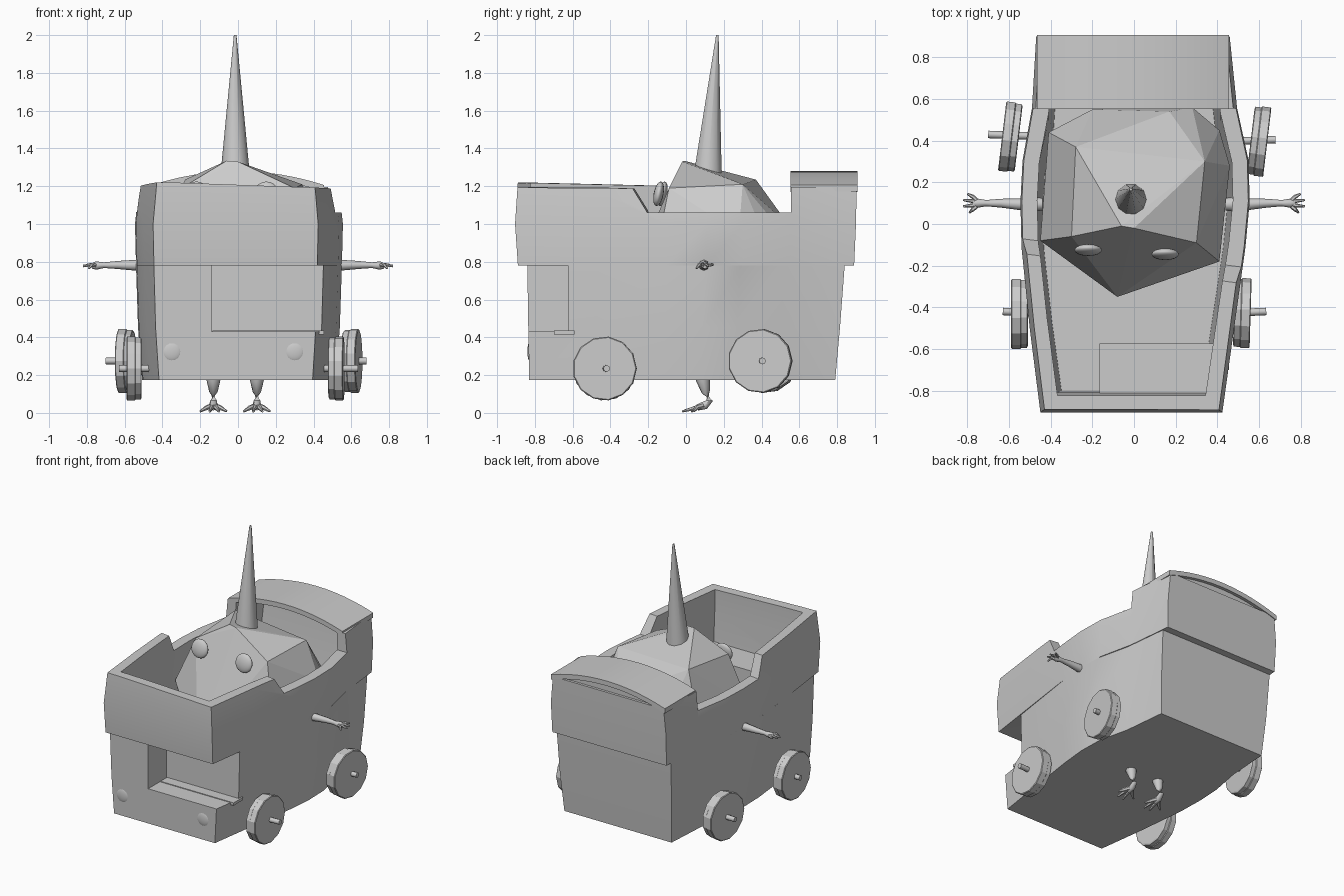
import bpy, bmesh, math
from mathutils import Vector

if "Cube" in bpy.data.objects:
    bpy.data.objects.remove(bpy.data.objects["Cube"])

grey = bpy.data.materials.new("plain_grey")
grey.diffuse_color = (0.6, 0.6, 0.6, 1)
grey.use_nodes = True
grey.node_tree.nodes["Principled BSDF"].inputs["Base Color"].default_value = grey.diffuse_color


def finish(name, bm, smooth=None):
    bmesh.ops.recalc_face_normals(bm, faces=bm.faces[:])
    me = bpy.data.meshes.new(name)
    bm.to_mesh(me)
    bm.free()
    ob = bpy.data.objects.new(name, me)
    bpy.context.collection.objects.link(ob)
    me.materials.append(grey)
    if smooth:
        shade(ob, smooth)
    return ob


def shade(ob, angle):
    bpy.ops.object.select_all(action='DESELECT')
    ob.select_set(True)
    bpy.context.view_layer.objects.active = ob
    bpy.ops.object.shade_smooth_by_angle(angle=math.radians(angle))


def loft(bm, rings):
    """Skin equal-length rings and cap both ends."""
    vs = [[bm.verts.new(p) for p in r] for r in rings]
    n = len(rings[0])
    for a, b in zip(vs, vs[1:]):
        for i in range(n):
            j = (i + 1) % n
            bm.faces.new((a[i], a[j], b[j], b[i]))
    bm.faces.new(vs[0][::-1])
    bm.faces.new(vs[-1])


def tube(bm, path, radii, n=8):
    """Tapered tube along a path."""
    pts = [Vector(p) for p in path]
    rings = []
    for i, (p, r) in enumerate(zip(pts, radii)):
        d = pts[min(i + 1, len(pts) - 1)] - pts[max(i - 1, 0)]
        q = d.to_track_quat('Z', 'Y')
        rings.append([p + q @ Vector((r * math.cos(2 * math.pi * k / n),
                                      r * math.sin(2 * math.pi * k / n), 0)) for k in range(n)])
    loft(bm, rings)


def box(name, lo, hi):
    bm = bmesh.new()
    loft(bm, [[(lo[0], lo[1], z), (hi[0], lo[1], z), (hi[0], hi[1], z), (lo[0], hi[1], z)]
              for z in (lo[2], hi[2])])
    return finish(name, bm)


def cut(ob, cutter):
    m = ob.modifiers.new("cut", 'BOOLEAN')
    m.operation, m.solver, m.object = 'DIFFERENCE', 'EXACT', cutter
    bpy.context.view_layer.objects.active = ob
    bpy.ops.object.modifier_apply(modifier=m.name)
    bpy.data.objects.remove(cutter, do_unlink=True)


# Cart footprint: (position along length, right x, left x)
SIDES = [(0, .42, -.445), (.22, .475, -.495), (.44, .53, -.535), (.56, .55, -.54),
         (.67, .545, -.53), (.81, .49, -.485), (1, .455, -.465)]


def footprint(z, scale, yf, yb, inset=0):
    right = [(x * scale - inset, yf + t * (yb - yf), z) for t, x, _ in SIDES]
    left = [(x * scale + inset, yf + t * (yb - yf), z) for t, _, x in SIDES]
    return right + left[::-1]


# Cart body shell
bm = bmesh.new()
loft(bm, [footprint(.175, .94, -.83, .79), footprint(.45, .98, -.835, .815),
          footprint(.78, 1, -.84, .84), footprint(.781, 1, -.89, .89),
          footprint(1.0, 1.01, -.905, .90), footprint(1.3, .95, -.885, .905)])
body = finish("cart_body", bm)

# Hollow interior, leaving a block around the front recess
bm = bmesh.new()
loft(bm, [footprint(.22, .94, -.80, .75, .07), footprint(.78, 1, -.81, .80, .075),
          footprint(1.05, 1.0, -.825, .85, .075), footprint(1.5, .95, -.82, .85, .06)])
hollow = finish("hollow_cutter", bm)
cut(hollow, box("block", (-.165, -1, .39), (1, -.575, .82)))
cut(body, hollow)

# Stepped rim, higher on the left
left_rim = [(-1.1, 1.23), (-.13, 1.205), (-.06, 1.065), (.555, 1.06), (.555, 1.195), (1.1, 1.195)]
right_rim = [(-1.1, 1.185), (-.30, 1.185), (-.22, 1.06), (.555, 1.06), (.555, 1.195), (1.1, 1.195)]
bm = bmesh.new()
loft(bm, [[(x, y, z) for y, z in rim] + [(x, 1.1, 1.8), (x, -1.1, 1.8)]
          for x, rim in ((-.62, left_rim), (.62, right_rim))])
cut(body, finish("rim_cutter", bm))

# Corner recess, open to the front and right
cut(body, box("recess_cutter", (-.14, -1.1, .43), (1, -.625, .78)))
shade(body, 25)

# Recess sill
box("recess_sill", (-.135, -.70, .415), (.455, -.59, .435))

# Arched rear roof and the panel closing its back
def arch(x, drop=0):
    return 1.28 - .075 * (x / .46) ** 2 - drop

xs = [-.465 + .92 * i / 12 for i in range(13)]
bm = bmesh.new()
loft(bm, [[(x, y, arch(x)) for x in xs] + [(x, y, arch(x, .035)) for x in xs[::-1]]
          for y in (.552, .908)])
finish("rear_roof", bm, 25)
bm = bmesh.new()
loft(bm, [[(x, y, arch(x, .02)) for x in xs[1:-1]] + [(x, y, 1.15) for x in xs[-2:0:-1]]
          for y in (.84, .885)])
finish("rear_roof_panel", bm, 25)

# Faceted creature sitting in the cart
pts = [(-.06, -.01, 1.335), (.0, -.02, 1.33), (-.28, .37, 1.235), (.34, .30, 1.21),
       (.17, .54, 1.0), (-.30, -.06, 1.19), (.30, -.09, 1.19), (-.41, .44, .85), (-.2, .55, .9),
       (.28, .56, .9), (.41, .45, .85), (.46, .28, .95), (.41, -.18, .75), (-.08, -.35, .58),
       (-.45, -.08, .85), (-.12, -.28, .4), (-.3, .1, .28), (.3, .1, .28), (.2, .42, .3), (-.2, .42, .3)]
bm = bmesh.new()
for p in pts:
    bm.verts.new(p)
r = bmesh.ops.convex_hull(bm, input=bm.verts[:])
bmesh.ops.delete(bm, geom=list({g for g in r["geom_interior"] + r["geom_unused"]
                                if isinstance(g, bmesh.types.BMVert)}), context='VERTS')
finish("creature_body", bm)

# Horn
bm = bmesh.new()
tube(bm, [(-.015, .112, 1.15), (-.015, .118, 1.3), (-.015, .166, 2.0)], [.083, .074, .007], 10)
finish("horn", bm, 45)


def ellipsoid(name, loc, size, tilt=0):
    bpy.ops.mesh.primitive_uv_sphere_add(segments=16, ring_count=10, radius=1, location=loc,
                                         rotation=(tilt, 0, 0))
    ob = bpy.context.object
    ob.name, ob.scale = name, size
    ob.data.materials.append(grey)
    shade(ob, 60)


# Eyes, and shallow headlights on the front
for side, x, y in (("left", -.22, -.125), ("right", .15, -.145)):
    ellipsoid(side + "_eye", (x, y, 1.16), (.066, .026, .066), -.2)
for side, x in (("left", -.35), ("right", .30)):
    ellipsoid(side + "_headlight", (x, -.826, .325), (.052, .014, .052))

for side, s in (("left", -1), ("right", 1)):
    # Arm with shoulder, wrist and fingers
    bm = bmesh.new()
    tube(bm, [(s * .44, .095, .78), (s * .47, .095, .78), (s * .55, .095, .782),
              (s * .64, .10, .783), (s * .71, .10, .782), (s * .75, .10, .78), (s * .775, .10, .778)],
         [.03, .034, .028, .021, .015, .022, .014])
    for y, x, z in ((.055, .79, .765), (.085, .82, .775), (.115, .82, .78), (.145, .80, .785)):
        tube(bm, [(s * .74, .1, .78), (s * .775, (.1 + y) / 2 + (y - .1) * .2, .785), (s * x, y, z)],
             [.011, .010, .005], 6)
    finish(side + "_arm", bm, 50)

    # Leg with a bird-like foot
    cx = -.015 + s * .115
    bm = bmesh.new()
    tube(bm, [(cx, .09, .26), (cx, .09, .17), (cx, .105, .11), (cx, .125, .065), (cx, .10, .04),
              (cx, .06, .028)], [.05, .036, .022, .018, .022, .016])
    for dx, y in ((-.07, .03), (-.02, -.02), (.03, -.015), (.07, .04)):
        tube(bm, [(cx, .10, .04), (cx + dx * .5, .055, .028), (cx + dx, y, .008)], [.015, .013, .006], 6)
    finish(side + "_leg", bm, 50)

# Wheels: (name, hub centre, outward slant along y, axle end x)
WHEELS = [("front_right", (.52, -.43, .235), -.03, .635), ("rear_right", (.60, .395, .275), -.12, .68),
          ("front_left", (-.55, -.43, .235), .0, -.63), ("rear_left", (-.593, .42, .275), .12, -.70)]
for name, c, slant, end in WHEELS:
    s = 1 if c[0] > 0 else -1
    d = Vector((s, slant, 0)).normalized()
    c = Vector(c)
    bm = bmesh.new()
    tube(bm, [c + d * o for o in (-.04, -.036, -.008, -.004, .036, .04)],
         [.155, .165, .165, .17, .17, .165], 13)
    finish(name + "_wheel", bm)
    bm = bmesh.new()
    tube(bm, [(s * .42, c.y, c.z), (end, c.y + .01, c.z)], [.018, .018], 8)
    finish(name + "_axle", bm, 50)
